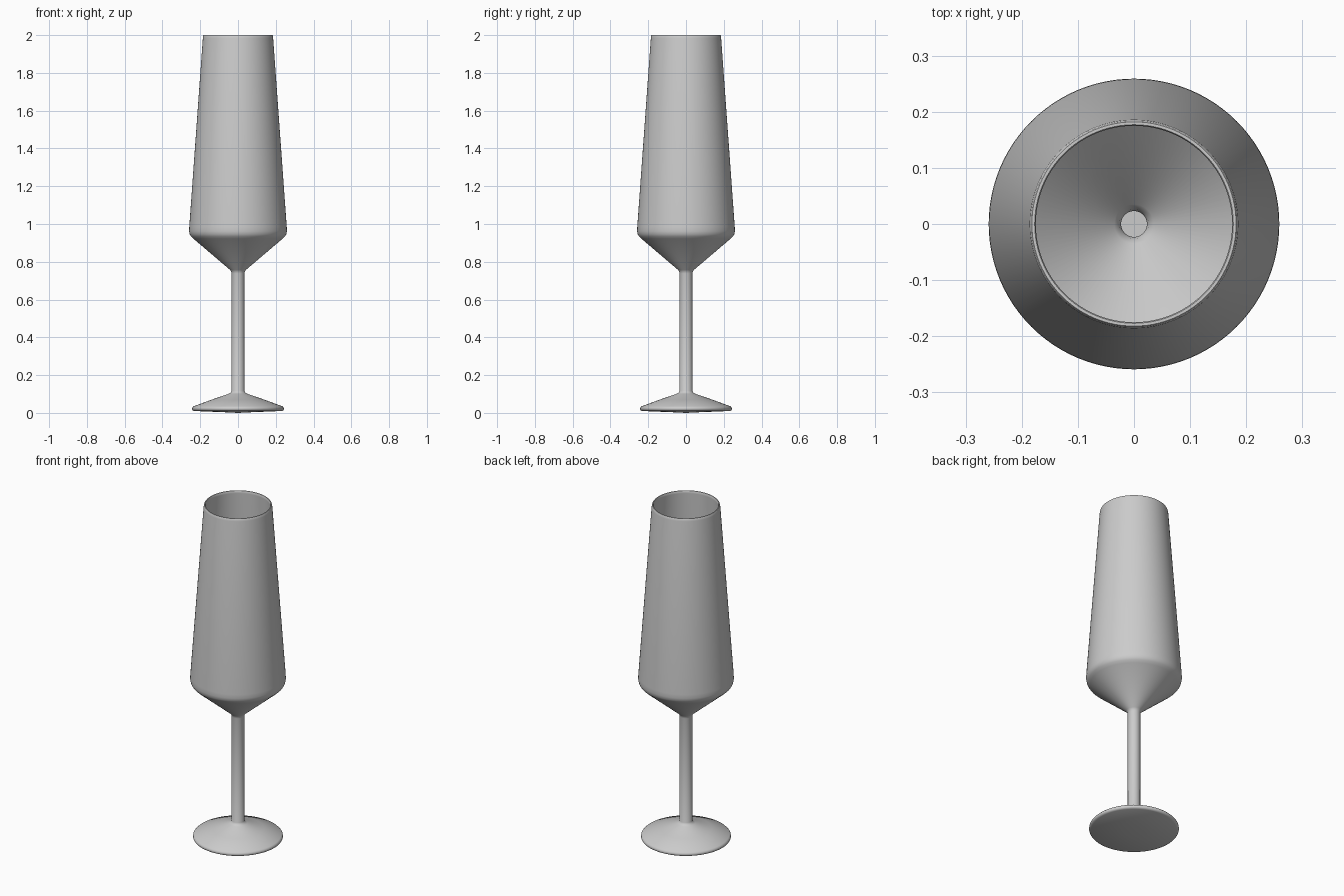
import bpy, bmesh
from math import tau
from mathutils import Vector

SEGMENTS = 96

# Outer silhouette (radius, height): underside, foot, stem, bowl, rim
outer = [
    (0.0, 0.0), (0.06, 0.003), (0.232, 0.01), (0.240, 0.014), (0.243, 0.02),
    (0.242, 0.028), (0.235, 0.035), (0.14, 0.07), (0.05, 0.101),
    (0.039, 0.107), (0.034, 0.116), (0.034, 0.738), (0.036, 0.748),
    (0.042, 0.757), (0.236, 0.922), (0.249, 0.934), (0.256, 0.946),
    (0.259, 0.962), (0.258, 0.985), (0.186, 1.985), (0.184, 1.997), (0.182, 2.0),
]
# Inner wall, a thin offset running down the bowl and the hollow stem
inner = [
    (0.177, 2.0), (0.175, 1.997), (0.175, 1.985), (0.247, 0.985), (0.248, 0.966),
    (0.245, 0.952), (0.238, 0.940), (0.229, 0.931), (0.035, 0.766), (0.026, 0.755),
    (0.023, 0.740), (0.023, 0.116), (0.029, 0.100), (0.045, 0.091),
    (0.137, 0.059), (0.226, 0.025), (0.226, 0.021), (0.06, 0.014), (0.0, 0.012),
]


def lathe(name, profile):
    """Revolve a profile about z into a smooth closed solid."""
    bm = bmesh.new()
    verts = [bm.verts.new((r, 0, z)) for r, z in profile]
    edges = [bm.edges.new(pair) for pair in zip(verts, verts[1:])]
    bmesh.ops.spin(bm, geom=verts + edges, cent=Vector(), axis=(0, 0, 1),
                   angle=tau, steps=SEGMENTS, use_merge=True)
    bmesh.ops.remove_doubles(bm, verts=bm.verts, dist=1e-5)
    bmesh.ops.recalc_face_normals(bm, faces=bm.faces)
    mesh = bpy.data.meshes.new(name)
    bm.to_mesh(mesh)
    bm.free()
    obj = bpy.data.objects.new(name, mesh)
    bpy.context.collection.objects.link(obj)
    bpy.context.view_layer.objects.active = obj
    obj.select_set(True)
    bpy.ops.object.shade_smooth_by_angle(angle=0.7)
    obj.select_set(False)
    return obj


# Stemmed glass in one continuous piece
lathe("flute_glass", outer + inner)
